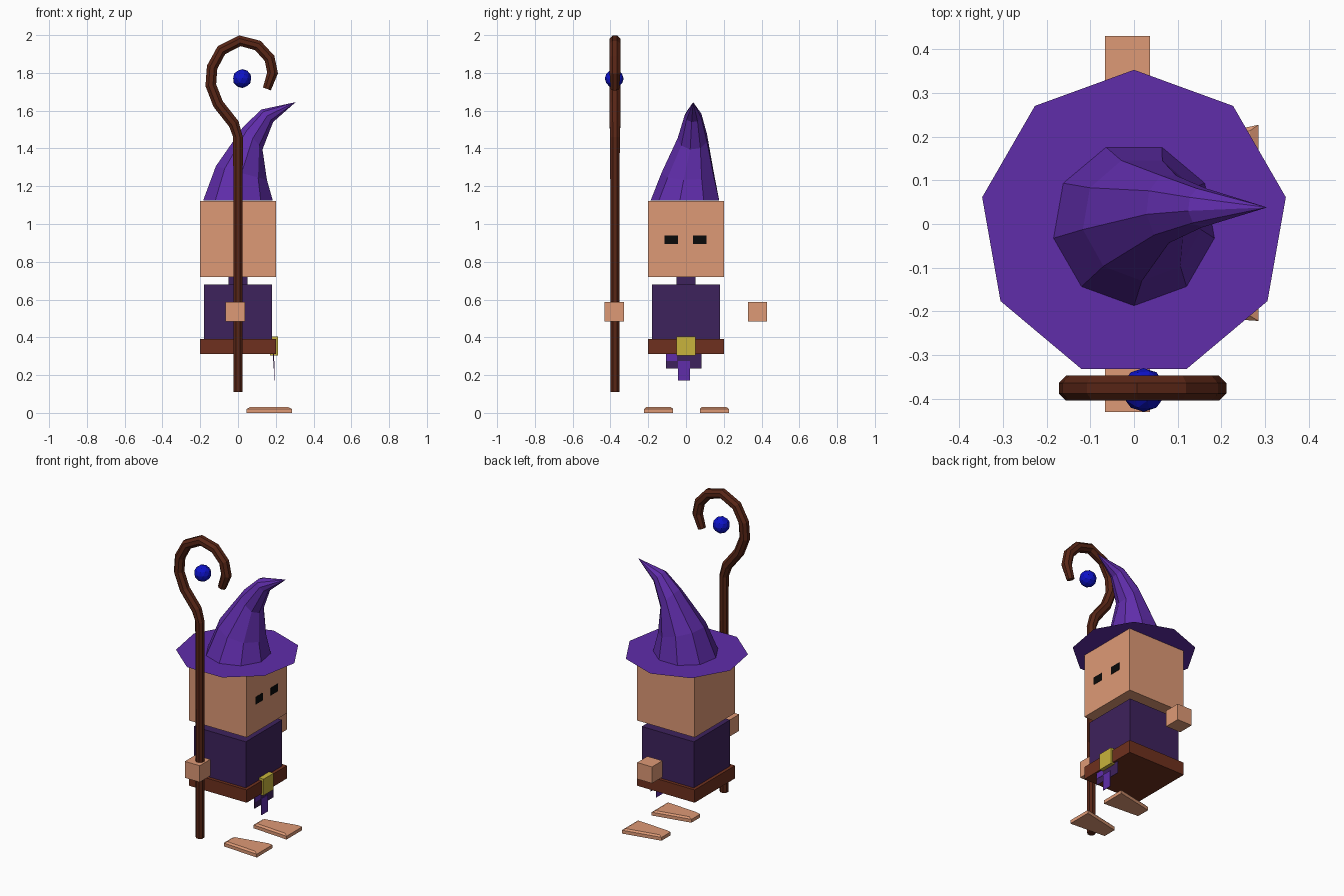
import bpy, bmesh, math
from mathutils import Vector

if "Cube" in bpy.data.objects:
    bpy.data.objects.remove(bpy.data.objects["Cube"])


def material(name, rgb):
    m = bpy.data.materials.new(name)
    m.diffuse_color = (*rgb, 1)
    m.use_nodes = True
    m.node_tree.nodes["Principled BSDF"].inputs["Base Color"].default_value = m.diffuse_color
    return m


SKIN = material("skin", (0.73, 0.32, 0.18))
PURPLE = material("purple_cloth", (0.115, 0.026, 0.40))
ROBE = material("dark_cloth", (0.048, 0.016, 0.107))
LEATHER = material("leather", (0.156, 0.03, 0.013))
GOLD = material("gold", (0.578, 0.456, 0.045))
WOOD = material("wood", (0.098, 0.019, 0.008))
BLUE = material("blue_glass", (0.004, 0.006, 0.58))
BLACK = material("black", (0.003, 0.003, 0.003))


def finish(name, bm, mat):
    bmesh.ops.recalc_face_normals(bm, faces=bm.faces)
    me = bpy.data.meshes.new(name)
    bm.to_mesh(me)
    bm.free()
    me.materials.append(mat)
    ob = bpy.data.objects.new(name, me)
    bpy.context.collection.objects.link(ob)
    return ob


def box(name, x, y, z, mat):
    """Box from (min, max) ranges on each axis."""
    bm = bmesh.new()
    bmesh.ops.create_cube(bm, size=1)
    for v in bm.verts:
        v.co = [(r[0] + r[1]) / 2 + c * (r[1] - r[0]) for c, r in zip(v.co, (x, y, z))]
    return finish(name, bm, mat)


def join_rings(bm, rings):
    """Skin consecutive vertex rings with quads."""
    for a, b in zip(rings, rings[1:]):
        n = len(a)
        for i in range(n):
            j = (i + 1) % n
            bm.faces.new((a[i], a[j], b[j], b[i]))


def tilted_ring(bm, centre, tilt, radius, sides, start):
    """Ring lying flat, then tipped down towards +x by the tilt angle."""
    u = Vector((math.cos(tilt), 0, -math.sin(tilt)))
    v = Vector((0, 1, 0))
    angles = [start + math.tau * i / sides for i in range(sides)]
    return [bm.verts.new(Vector(centre) + radius * (math.cos(a) * u + math.sin(a) * v))
            for a in angles]


# Body
box("head", (-.2, .2), (-.2, .2), (.72, 1.123), SKIN)
box("neck", (-.05, .05), (-.05, .05), (.67, .73), ROBE)
box("torso", (-.18, .18), (-.18, .18), (.38, .68), ROBE)
box("belt", (-.2, .2), (-.2, .2), (.312, .392), LEATHER)
box("buckle", (.17, .212), (-.05, .05), (.303, .405), GOLD)
for side, y in (("right", (-.115, -.043)), ("left", (.037, .109))):
    box(side + "_eye", (.19, .202), y, (.893, .94), BLACK)
for side, y in (("right", (-.431, -.327)), ("left", (.328, .43))):
    box(side + "_hand", (-.066, .037), y, (.485, .588), SKIN)

# Cloth hanging under the buckle
box("sash_back", (.186, .188), (-.105, .082), (.235, .32), ROBE)
box("sash_fold", (.188, .19), (-.105, -.048), (.275, .32), PURPLE)
box("sash_tail", (.19, .193), (-.042, .02), (.172, .275), PURPLE)

# Feet: tapered slabs with a chamfered top
for side, dy in (("right", 0), ("left", .295)):
    bm = bmesh.new()
    outline = [(.045, -.205), (.285, -.222), (.285, -.068), (.045, -.118)]
    mid = Vector((.165, -.15))
    rings = []
    for z, scale in ((.003, 1), (.021, 1), (.031, .84)):
        pts = [mid + (Vector(p) - mid) * scale for p in outline]
        rings.append([bm.verts.new((p.x, p.y + dy, z)) for p in pts])
    for v in rings[0]:
        v.co.z = 0
    join_rings(bm, rings)
    bm.faces.new(rings[0])
    bm.faces.new(rings[-1])
    finish(side + "_foot", bm, SKIN)

# Hat brim: flat nine-sided sheet
bm = bmesh.new()
bm.faces.new(tilted_ring(bm, (0, 0, 1.125), 0, .353, 9, math.pi / 2))
finish("hat_brim", bm, PURPLE)

# Hat cone: tilted rings bending to a point
bm = bmesh.new()
hat = [((0, 0, 1.125), 0, .187), ((.018, .012, 1.27), 15, .142),
       ((.079, .036, 1.455), 50, .08), ((.155, .038, 1.573), 47, .046)]
rings = [tilted_ring(bm, c, math.radians(t), r, 9, -math.pi / 2) for c, t, r in hat]
join_rings(bm, rings)
tip = bm.verts.new((.305, .038, 1.645))
for i in range(9):
    bm.faces.new((rings[-1][i], rings[-1][(i + 1) % 9], tip))
finish("hat_cone", bm, PURPLE)

# Staff: eight-sided rod sweeping into a crook
path = [(0, .11), (0, 1.46), (-.022, 1.53), (-.105, 1.635), (-.144, 1.735), (-.137, 1.83),
        (-.088, 1.92), (.01, 1.97), (.105, 1.945), (.167, 1.877), (.183, 1.80), (.153, 1.715)]
bm = bmesh.new()
rings = []
for i, p in enumerate(path):
    a, b = path[max(i - 1, 0)], path[min(i + 1, len(path) - 1)]
    if i == 1:
        b = (-.006, 1.53)
    tilt = math.atan2(b[0] - a[0], b[1] - a[1])
    radius = .025 if i < 1 else .0275 if i < 2 else .031
    if i == len(path) - 1:
        radius = .024
    rings.append(tilted_ring(bm, (p[0], -.376, p[1]), tilt, radius, 8, math.pi / 8))
join_rings(bm, rings)
bm.faces.new(rings[0])
bm.faces.new(rings[-1])
finish("staff", bm, WOOD)

# Orb floating in the crook
bm = bmesh.new()
bmesh.ops.create_icosphere(bm, subdivisions=2, radius=.05)
bmesh.ops.translate(bm, verts=bm.verts, vec=(.022, -.38, 1.77))
finish("orb", bm, BLUE)
